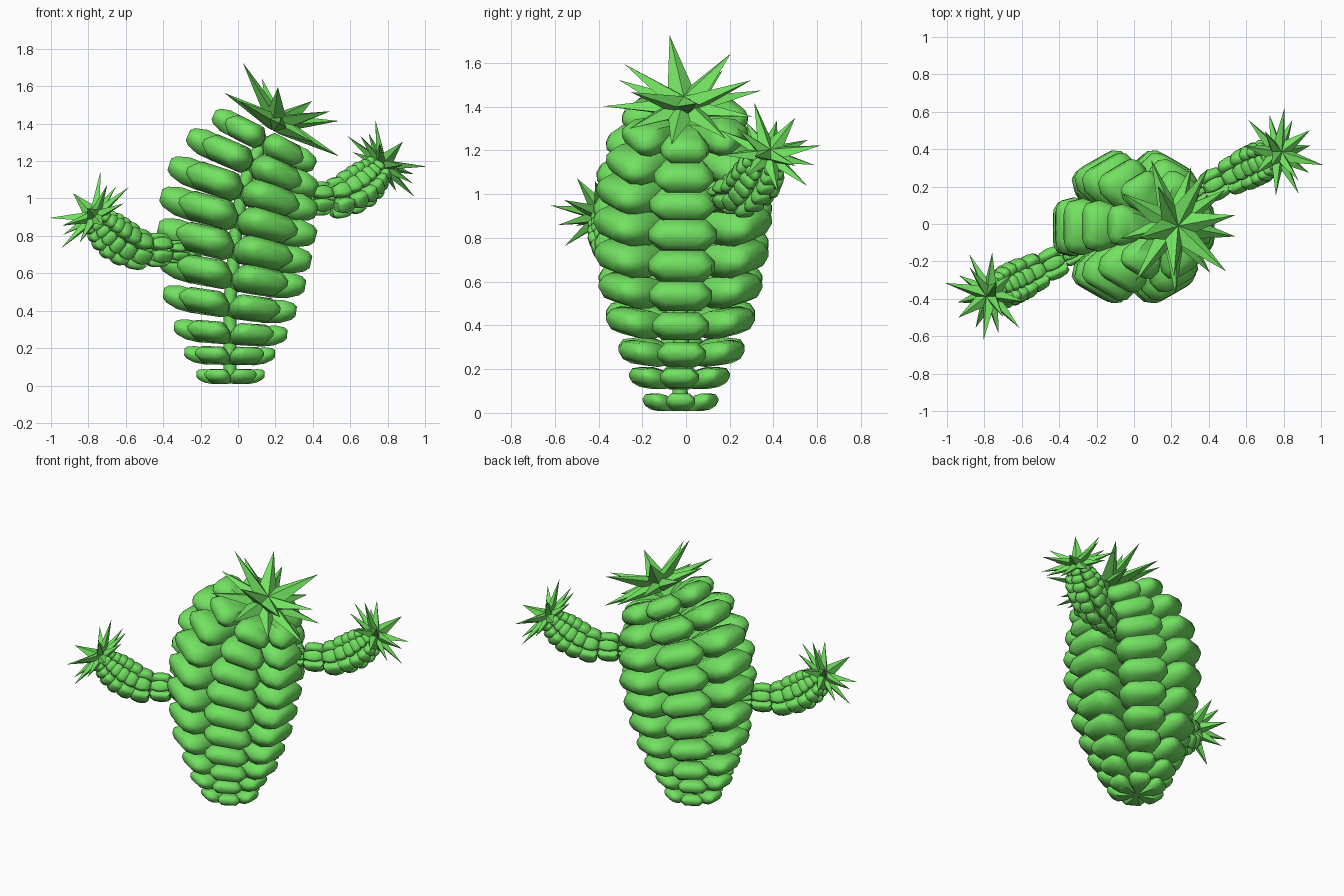
import bpy, bmesh
from math import sin, cos, pi, radians
from mathutils import Vector, Matrix

if "Cube" in bpy.data.objects:
    bpy.data.objects.remove(bpy.data.objects["Cube"])

green = bpy.data.materials.new("green")
green.diffuse_color = (0.17, 0.76, 0.12, 1)
green.use_nodes = True
green.node_tree.nodes["Principled BSDF"].inputs["Base Color"].default_value = green.diffuse_color

UP = Vector((0, 0, 1))


def frame(center, u, tilt):
    """Axes for a part whose axis leans from vertical towards u by tilt degrees."""
    side = UP.cross(u)
    axis = u * sin(radians(tilt)) + UP * cos(radians(tilt))
    x = side.cross(axis)
    m = Matrix((x, side, axis)).transposed().to_4x4()
    m.translation = center
    return m


def finish(bm, name, smooth):
    bmesh.ops.recalc_face_normals(bm, faces=bm.faces)
    mesh = bpy.data.meshes.new(name)
    bm.to_mesh(mesh)
    bm.free()
    ob = bpy.data.objects.new(name, mesh)
    bpy.context.collection.objects.link(ob)
    mesh.materials.append(green)
    if smooth:
        bpy.context.view_layer.objects.active = ob
        ob.select_set(True)
        bpy.ops.object.shade_smooth_by_angle(angle=radians(50))
        ob.select_set(False)
    return ob


# Lobe: radial fraction, half width / radius, half height fraction
STATIONS = [(0, .05, .32), (.25, .15, .65), (.55, .31, 1), (.78, .385, 1),
            (.95, .34, .72), (1.01, .25, .42)]
SECTION = [(1, -.3), (1, .3), (.65, 1), (-.65, 1), (-1, .3), (-1, -.3), (-.65, -1), (.65, -1)]


def skin(bm, loops):
    for p, q in zip(loops, loops[1:]):
        for i in range(8):
            j = (i + 1) % 8
            bm.faces.new((p[i], p[j], q[j], q[i]))
    bm.faces.new(loops[0])
    bm.faces.new(loops[-1])


def add_lobe(bm, m, angle, r, h, lift):
    rot = m @ Matrix.Diagonal((1, .96, 1, 1)) @ Matrix.Rotation(angle, 4, 'Z')
    skin(bm, [[bm.verts.new(rot @ Vector((f * r, a * w * r, b * k * h + lift * r * (f - .8))))
               for a, b in SECTION] for f, w, k in STATIONS])


def stem(name, rings, u, core, lift):
    """Stack of six-lobed rings: (center, tilt, radius, half height)."""
    bm = bmesh.new()
    for n, (c, tilt, r, h) in enumerate(rings):
        m = frame(c, u, tilt)
        for i in range(6):
            add_lobe(bm, m, i * pi / 3, r, h, lift * (1 - n / len(rings)))
    finish(bm, name, True)
    # thin core running through the rings
    bm = bmesh.new()
    loops = []
    for c, tilt, r, h in rings:
        m = frame(c, u, tilt)
        loops.append([bm.verts.new(m @ Vector((core * cos(k * pi / 4), core * sin(k * pi / 4), 0)))
                      for k in range(8)])
    skin(bm, loops)
    finish(bm, name + "_core", True)


def flower(name, center, u, tilt, size, spin):
    """Spiky star: a flat ring of spikes and a raised ring."""
    bm = bmesh.new()
    m = frame(center, u, tilt)
    spikes = [(spin + 2 * pi * (i + .5) / 9, 0.02, (.97, .88, 1.0)[i % 3]) for i in range(9)]
    spikes += [(spin + pi + 2 * pi * i / 6, radians(31), (1.0, .88)[i % 2]) for i in range(6)]
    for a, e, length in spikes:
        d = Vector((cos(a) * cos(e), sin(a) * cos(e), sin(e)))
        s = Vector((-sin(a), cos(a), 0))
        n = d.cross(s)
        base = [bm.verts.new(m @ (d * size * .08 + v * size)) for v in
                (s * .19, n * .12, s * -.19, n * -.12)]
        tip = bm.verts.new(m @ (d * size * length))
        for i in range(4):
            bm.faces.new((base[i], base[(i + 1) % 4], tip))
        bm.faces.new(base)
    finish(bm, name, False)


# Trunk: x, y, z, tilt, radius, half height
TRUNK = [(-.04, -.025, .053, 0, .18, .036), (-.045, -.03, .165, 1, .24, .044),
         (-.04, -.02, .285, 4, .30, .054), (-.045, -.025, .435, 8, .355, .063),
         (-.03, -.025, .59, 10, .39, .071), (-.02, -.02, .745, 13, .415, .076),
         (0, -.015, .90, 15, .425, .077), (.025, -.015, 1.05, 18, .41, .075),
         (.075, -.01, 1.19, 23, .37, .070), (.14, -.005, 1.31, 27, .30, .062)]
X = Vector((1, 0, 0))
stem("trunk", [(Vector((x, y, z)), t, r, h) for x, y, z, t, r, h in TRUNK], X, .035, .2)
flower("trunk_flower", Vector((.21, -.01, 1.40)), X, 29, .38, .2)

# Arms: distance out, rise, tilt, radius, half height
ARM = [(.27, 0, 90, .04, .04), (.365, 0, 90, .06, .052), (.48, .01, 90, .09, .062),
       (.60, .015, 80, .108, .058), (.675, .045, 66, .118, .048), (.73, .075, 58, .12, .040),
       (.772, .107, 50, .114, .035), (.805, .135, 46, .10, .030), (.835, .165, 45, .085, .024)]
for name, sign, z in (("right_arm", 1, .99), ("left_arm", -1, .715)):
    u = Vector((.9, .44, 0)).normalized() * sign
    stem(name, [(u * d + UP * (z + dz), t, r, h) for d, dz, t, r, h in ARM], u, .022, 0)
    flower(name + "_flower", u * .855 + UP * (z + .19), u, 45, .25, .2)
